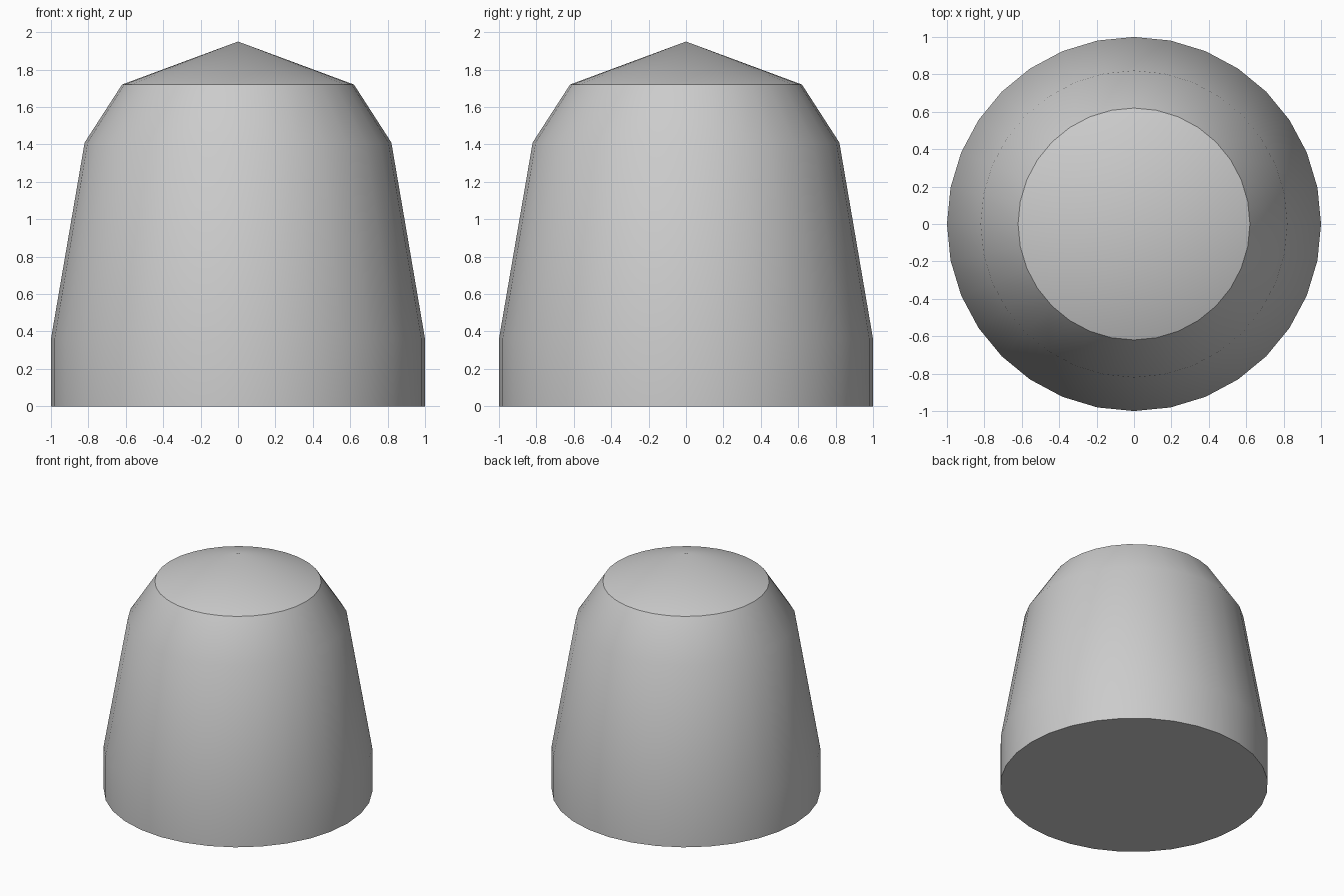
import bpy
import bmesh
from math import radians, tau

cube = bpy.data.objects.get("Cube")
if cube:
    bpy.data.objects.remove(cube, do_unlink=True)

SIDES = 32
# Body outline as (radius, height), from the base to the rim of the cap
PROFILE = [(1.0, 0.0), (1.0, 0.36), (0.82, 1.41), (0.62, 1.72)]
TIP_HEIGHT = 1.95

# Plain grey material
grey = bpy.data.materials.new("plain_grey")
grey.use_nodes = True
colour = (0.6, 0.6, 0.6, 1.0)
grey.diffuse_color = colour
grey.node_tree.nodes["Principled BSDF"].inputs["Base Color"].default_value = colour

# Outline spun into a closed body
bm = bmesh.new()
points = [(0, 0)] + PROFILE + [(0, TIP_HEIGHT)]
verts = [bm.verts.new((r, 0, z)) for r, z in points]
edges = [bm.edges.new(pair) for pair in zip(verts, verts[1:])]
bmesh.ops.spin(bm, geom=verts + edges, axis=(0, 0, 1), cent=(0, 0, 0),
               angle=tau, steps=SIDES, use_merge=False)
bmesh.ops.remove_doubles(bm, verts=bm.verts, dist=0.0001)
bmesh.ops.recalc_face_normals(bm, faces=bm.faces)

# Base merged into one flat face
base = [f for f in bm.faces if f.calc_center_median().z < 0.001]
bmesh.ops.dissolve_faces(bm, faces=base, use_verts=True)

mesh = bpy.data.meshes.new("domed_body")
bm.to_mesh(mesh)
bm.free()
mesh.materials.append(grey)

body = bpy.data.objects.new("domed_body", mesh)
bpy.context.collection.objects.link(body)
bpy.ops.object.select_all(action='DESELECT')
body.select_set(True)
bpy.context.view_layer.objects.active = body

# Smooth sides, with a crisp cap rim and base edge
bpy.ops.object.shade_smooth_by_angle(angle=radians(30))
